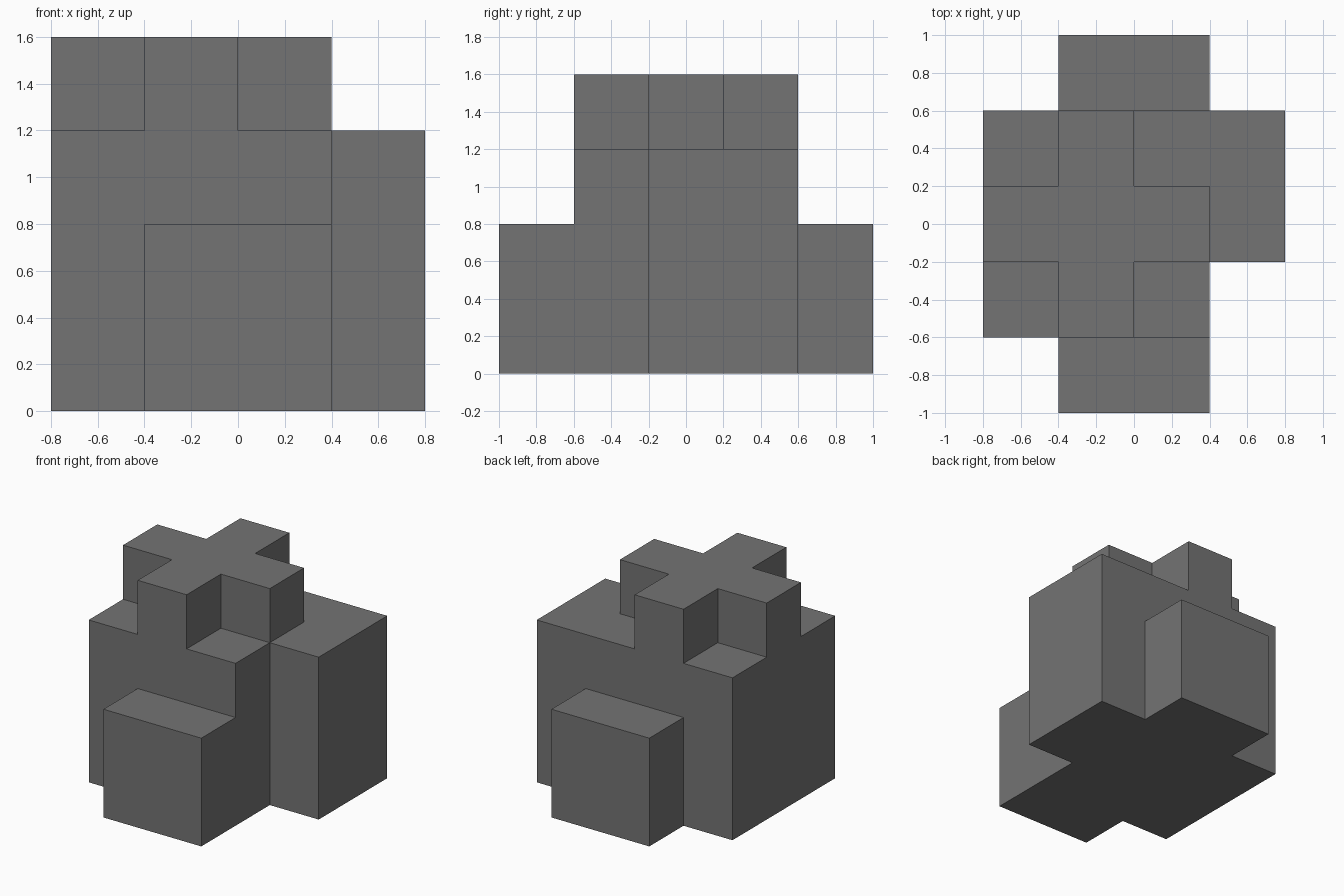
import bpy
import bmesh
import math
from mathutils import Vector

cube = bpy.data.objects.get("Cube")
if cube:
    bpy.data.objects.remove(cube, do_unlink=True)

CELL = 0.4
ORIGIN = Vector((-0.8, -1.0, 0.0))

grey = bpy.data.materials.new("mid_grey")
grey.use_nodes = True
colour = (0.174, 0.174, 0.174, 1)
grey.diffuse_color = colour
grey.node_tree.nodes["Principled BSDF"].inputs["Base Color"].default_value = colour


def block(x0, x1, y0, y1, z0, z1):
    """Grid cells filled by one block, given in whole cell counts."""
    return {(x, y, z) for x in range(x0, x1)
            for y in range(y0, y1) for z in range(z0, z1)}


# Blocks of the building
main_body = block(0, 3, 1, 4, 0, 3)
side_wing = block(3, 4, 2, 4, 0, 3)
front_step = block(1, 3, 0, 1, 0, 2)
back_step = block(1, 3, 4, 5, 0, 2)
top_cross = block(0, 3, 2, 3, 3, 4) | block(1, 2, 1, 4, 3, 4)
cells = main_body | side_wing | front_step | back_step | top_cross

# Outer skin: a quad wherever a filled cell meets an empty one
bm = bmesh.new()
for cell in sorted(cells):
    for axis in range(3):
        for side in (-1, 1):
            neighbour = list(cell)
            neighbour[axis] += side
            if tuple(neighbour) in cells:
                continue
            n, u, v = Vector(), Vector(), Vector()
            n[axis] = side / 2
            u[(axis + 1) % 3] = side / 2
            v[(axis + 2) % 3] = 1 / 2
            centre = Vector(cell) + Vector((0.5, 0.5, 0.5)) + n
            corners = (-u - v, u - v, u + v, -u + v)
            bm.faces.new([bm.verts.new(ORIGIN + CELL * (centre + c))
                          for c in corners])

# Weld the skin and merge flat areas into single faces
bmesh.ops.remove_doubles(bm, verts=bm.verts, dist=0.001)
bmesh.ops.dissolve_limit(bm, angle_limit=math.radians(1),
                         verts=bm.verts, edges=bm.edges)
mesh = bpy.data.meshes.new("stepped_block")
bm.to_mesh(mesh)
bm.free()
mesh.materials.append(grey)
bpy.context.collection.objects.link(bpy.data.objects.new("stepped_block", mesh))
